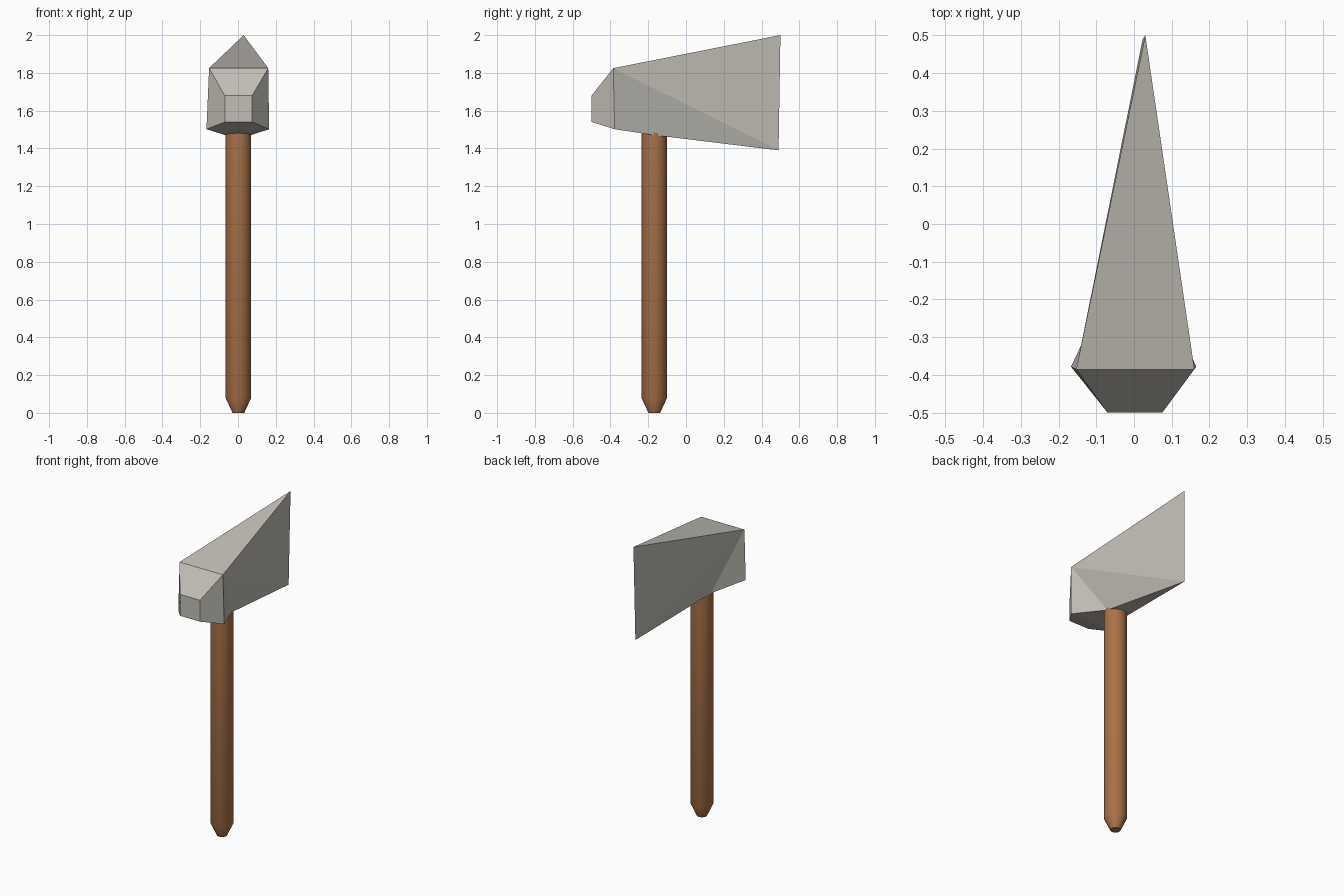
import bpy, bmesh, math

old = bpy.data.objects.get("Cube")
if old:
    bpy.data.objects.remove(old, do_unlink=True)


def material(name, rgb):
    mat = bpy.data.materials.new(name)
    mat.use_nodes = True
    mat.diffuse_color = (*rgb, 1)
    mat.node_tree.nodes["Principled BSDF"].inputs["Base Color"].default_value = (*rgb, 1)
    return mat


def finish(name, bm, mat):
    bmesh.ops.recalc_face_normals(bm, faces=bm.faces)
    mesh = bpy.data.meshes.new(name)
    bm.to_mesh(mesh)
    bm.free()
    mesh.materials.append(mat)
    obj = bpy.data.objects.new(name, mesh)
    bpy.context.collection.objects.link(obj)
    return obj


stone = material("grey stone", (0.54, 0.52, 0.47))
wood = material("brown wood", (0.40, 0.17, 0.065))

# Axe head: blunt poll, wide shoulder, narrow neck under the eye, sharp edge
bm = bmesh.new()
edge_top = bm.verts.new((0.03, 0.5, 2.0))
edge_low = bm.verts.new((0.023, 0.49, 1.39))


def pair(left, right, y, z):
    return [bm.verts.new((x, y, z)) for x in (left, right)]


poll_top = pair(-0.07, 0.075, -0.5, 1.68)
poll_low = pair(-0.07, 0.075, -0.5, 1.54)
shoulder_top = pair(-0.153, 0.16, -0.385, 1.825)
shoulder_low = pair(-0.167, 0.165, -0.378, 1.502)
neck = pair(-0.066, 0.066, -0.165, 1.47)

# Bands that run across the head, then the two flanks
rings = [shoulder_top, poll_top, poll_low, shoulder_low, neck]
for a, b in zip(rings, rings[1:]):
    bm.faces.new((a[0], a[1], b[1], b[0]))
bm.faces.new((*shoulder_top, edge_top))
bm.faces.new((*neck, edge_low))
for s in (0, 1):
    bm.faces.new((poll_top[s], poll_low[s], shoulder_low[s], shoulder_top[s]))
    bm.faces.new((shoulder_top[s], shoulder_low[s], neck[s]))
    bm.faces.new((shoulder_top[s], neck[s], edge_low))
    bm.faces.new((shoulder_top[s], edge_low, edge_top))
finish("axe_head", bm, stone)

# Handle: round shaft with a tapered foot, its top set into the head
bm = bmesh.new()
SIDES = 24
loops = []
for radius, z in [(0.031, 0), (0.068, 0.08), (0.068, 1.55)]:
    loops.append([bm.verts.new((radius * math.cos(math.tau * i / SIDES),
                                radius * math.sin(math.tau * i / SIDES), z))
                  for i in range(SIDES)])
for a, b in zip(loops, loops[1:]):
    for i in range(SIDES):
        j = (i + 1) % SIDES
        bm.faces.new((a[i], a[j], b[j], b[i]))
bm.faces.new(loops[0])
bm.faces.new(loops[-1])
handle = finish("handle", bm, wood)
handle.location = (0.002, -0.168, 0)

bpy.ops.object.select_all(action='DESELECT')
handle.select_set(True)
bpy.context.view_layer.objects.active = handle
bpy.ops.object.shade_smooth_by_angle(angle=math.radians(30))
